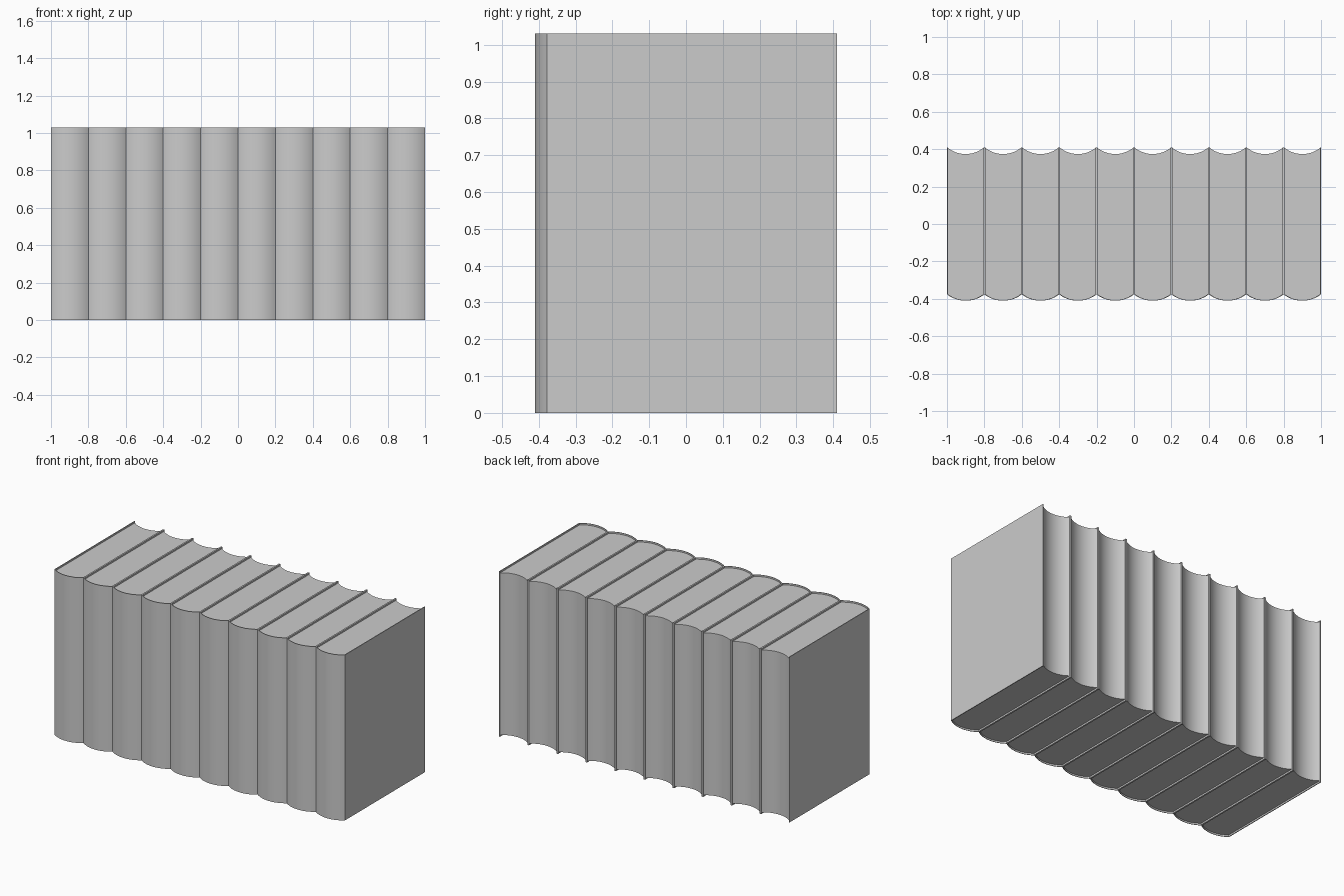
import bpy, bmesh, math

if "Cube" in bpy.data.objects:
    bpy.data.objects.remove(bpy.data.objects["Cube"])

COUNT, WIDTH, HEIGHT = 10, 0.2, 1.03
BACK, CORNER, SAG = 0.41, -0.377, 0.033
BOARD, RECESS = 0.005, 0.01
SEG = 16


def arc(half, y, sag):
    """Circular arc from -half to +half, bulging towards -y."""
    r = (half * half + sag * sag) / (2 * sag)
    a = math.asin(half / r)
    pts = []
    for i in range(SEG + 1):
        t = -a + 2 * a * i / SEG
        pts.append((r * math.sin(t), y - r * (math.cos(t) - math.cos(a))))
    return pts


def prism(name, outline, z0, z1, x):
    bm = bmesh.new()
    face = bm.faces.new([bm.verts.new((px, py, z0)) for px, py in outline])
    up = bmesh.ops.extrude_face_region(bm, geom=[face])["geom"]
    for v in up:
        if isinstance(v, bmesh.types.BMVert):
            v.co.z = z1
    bmesh.ops.recalc_face_normals(bm, faces=bm.faces)
    me = bpy.data.meshes.new(name)
    bm.to_mesh(me)
    bm.free()
    ob = bpy.data.objects.new(name, me)
    ob.location.x = x
    bpy.context.collection.objects.link(ob)
    bpy.ops.object.select_all(action='DESELECT')
    ob.select_set(True)
    bpy.context.view_layer.objects.active = ob
    bpy.ops.object.shade_smooth_by_angle(angle=math.radians(30))


half = WIDTH / 2
inner = half - BOARD
spine_out = arc(half, CORNER, SAG)
spine_in = arc(inner, CORNER + BOARD * 0.6, SAG)

# U-shaped cover: rounded spine with two boards
cover = spine_out + [(half, BACK), (inner, BACK)] + spine_in[::-1] + [(-inner, BACK), (-half, BACK)]
# Page block: rounded at the spine, hollow at the fore edge
pages = spine_in + arc(inner, BACK - 0.003, SAG)[::-1]

for i in range(COUNT):
    x = (i - (COUNT - 1) / 2) * WIDTH
    prism(f"book_cover_{i + 1}", cover, 0, HEIGHT, x)
    prism(f"book_pages_{i + 1}", pages, RECESS, HEIGHT - RECESS, x)
